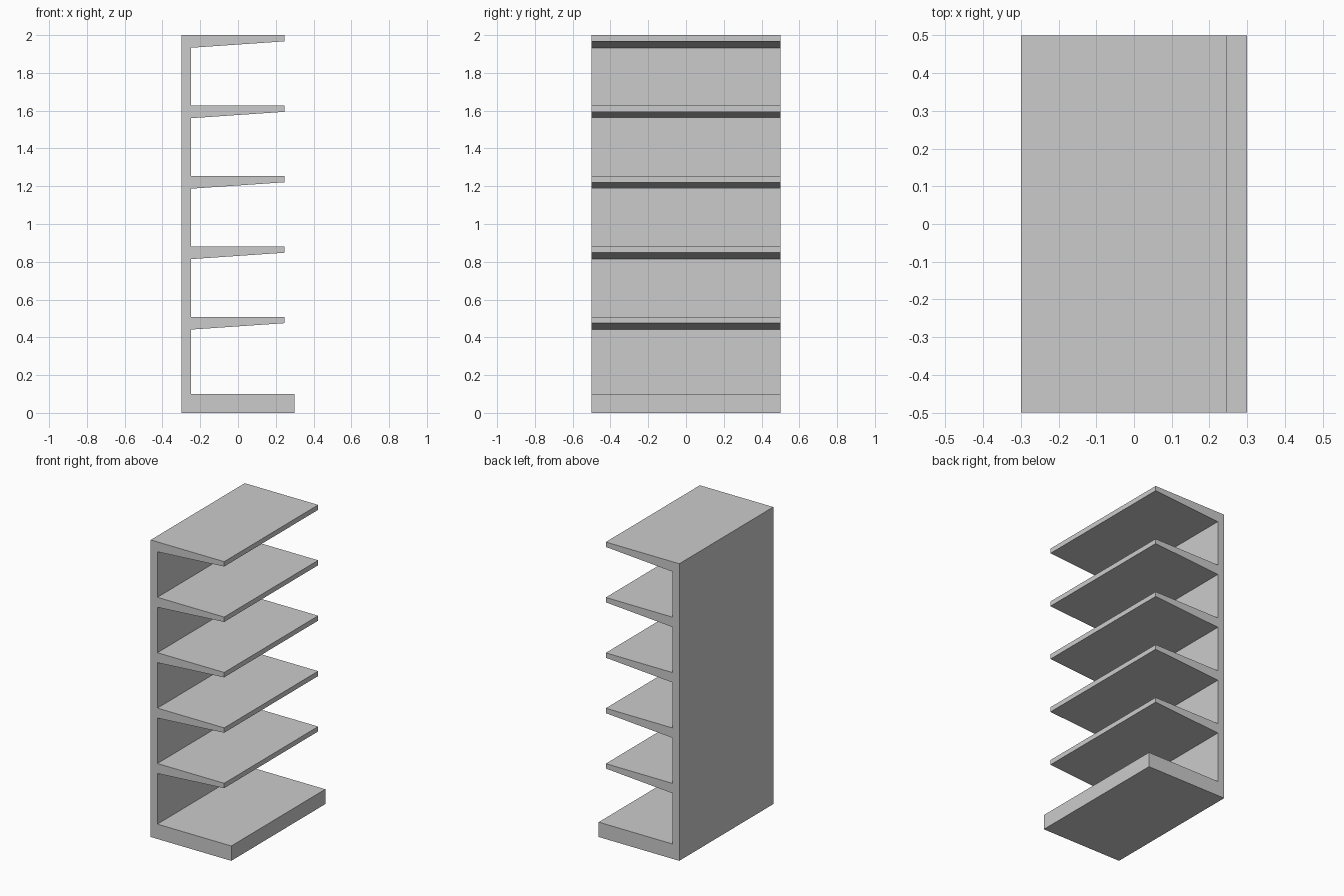
import bpy, bmesh

if "Cube" in bpy.data.objects:
    bpy.data.objects.remove(bpy.data.objects["Cube"])

DEPTH = 1.0
BACK, INNER, TIP, BASE_FRONT = -0.30, -0.25, 0.247, 0.30
BASE_TOP, TOP = 0.10, 2.0
SHELVES, SPACING = 5, 0.373
TIP_THICK, ROOT_THICK = 0.033, 0.067

# Side outline: base and upright back, then one tapered shelf at a time
outline = [(BACK, 0), (BASE_FRONT, 0), (BASE_FRONT, BASE_TOP), (INNER, BASE_TOP)]
for i in reversed(range(SHELVES)):
    top = TOP - i * SPACING
    outline += [(INNER, top - ROOT_THICK), (TIP, top - TIP_THICK), (TIP, top)]
    outline.append((INNER, top) if i else (BACK, top))

# Extrude the outline along y into one solid
bm = bmesh.new()
face = bm.faces.new([bm.verts.new((x, -DEPTH / 2, z)) for x, z in outline])
ext = bmesh.ops.extrude_face_region(bm, geom=[face], use_keep_orig=True)
moved = [g for g in ext["geom"] if isinstance(g, bmesh.types.BMVert)]
bmesh.ops.translate(bm, verts=moved, vec=(0, DEPTH, 0))
bmesh.ops.recalc_face_normals(bm, faces=bm.faces)

mesh = bpy.data.meshes.new("shelf_unit")
bm.to_mesh(mesh)
bm.free()
bpy.context.collection.objects.link(bpy.data.objects.new("shelf_unit", mesh))
